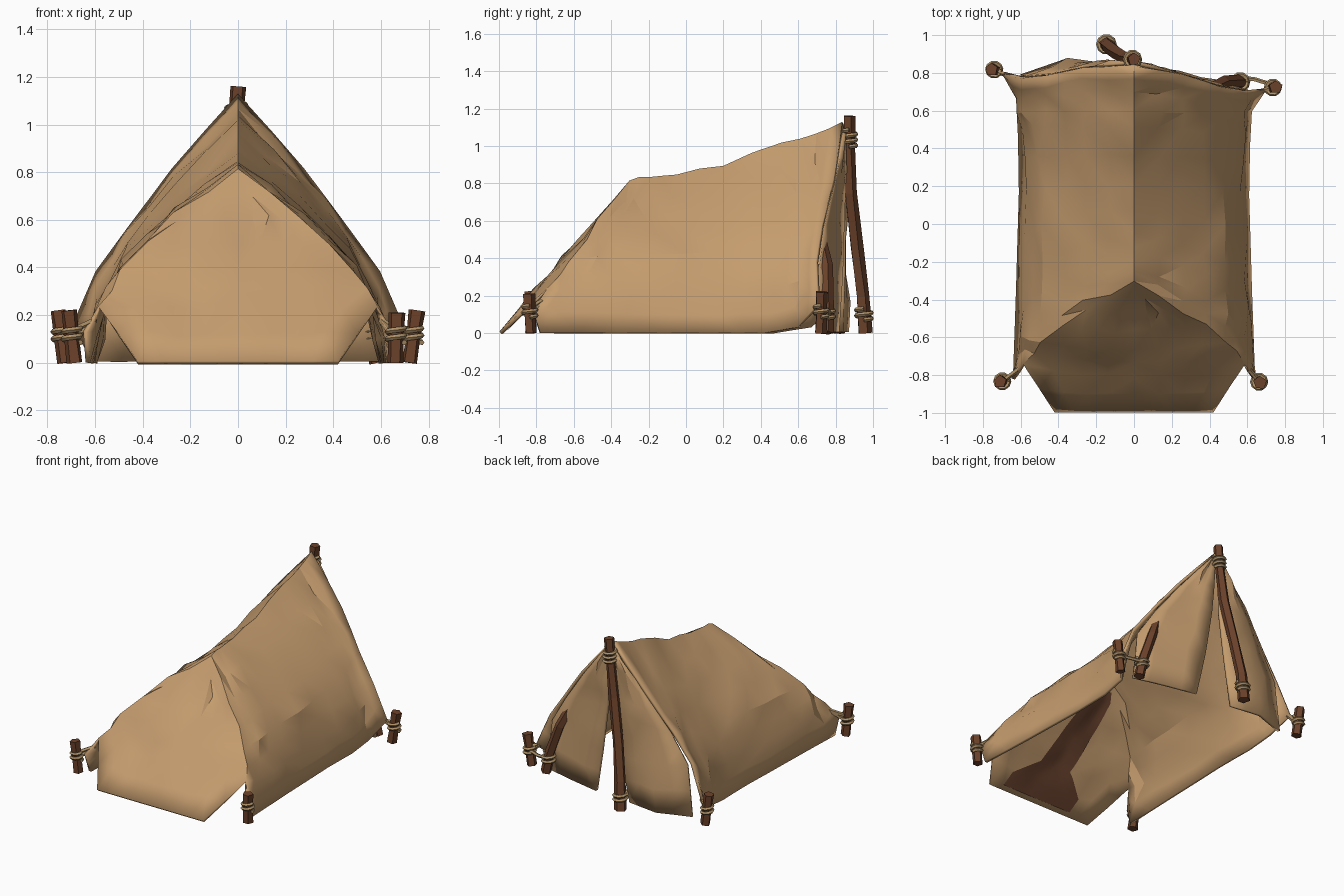
import bpy, bmesh, math, random
from mathutils import Vector
from mathutils.bvhtree import BVHTree

if "Cube" in bpy.data.objects:
    bpy.data.objects.remove(bpy.data.objects["Cube"])

random.seed(7)


def material(name, rgb):
    m = bpy.data.materials.new(name)
    m.diffuse_color = (*rgb, 1)
    m.use_nodes = True
    m.node_tree.nodes["Principled BSDF"].inputs["Base Color"].default_value = m.diffuse_color
    return m


CANVAS = material("tan_canvas", (0.56, 0.335, 0.157))
WOOD = material("brown_wood", (0.15, 0.055, 0.024))
ROPE = material("pale_rope", (0.44, 0.29, 0.14))
PATCH = material("dark_brown_cloth", (0.13, 0.05, 0.025))


def finish(bm, name, mat, smooth=None):
    me = bpy.data.meshes.new(name)
    bm.to_mesh(me)
    bm.free()
    ob = bpy.data.objects.new(name, me)
    bpy.context.collection.objects.link(ob)
    me.materials.append(mat)
    if smooth:
        bpy.ops.object.select_all(action='DESELECT')
        ob.select_set(True)
        bpy.context.view_layer.objects.active = ob
        bpy.ops.object.shade_smooth_by_angle(angle=math.radians(smooth))
    return ob


def grid(bm, rows):
    vs = [[bm.verts.new(p) for p in r] for r in rows]
    for a, b in zip(vs, vs[1:]):
        for i in range(len(a) - 1):
            bm.faces.new((a[i], a[i + 1], b[i + 1], b[i]))


def tube(name, path, radii, mat, sides=5, wobble=0.0, smooth=None):
    bm = bmesh.new()
    pts = [Vector(p) for p in path]
    rings = []
    for i, p in enumerate(pts):
        t = (pts[min(i + 1, len(pts) - 1)] - pts[max(i - 1, 0)]).normalized()
        ref = Vector((1, 0, 0)) if abs(t.z) > 0.7 else Vector((0, 0, 1))
        u = t.cross(ref).normalized()
        w = t.cross(u)
        r = radii[i] if isinstance(radii, (list, tuple)) else radii
        rings.append([bm.verts.new(p + (u * math.cos(a) + w * math.sin(a))
                                   * r * (1 + random.uniform(-wobble, wobble)))
                      for a in (2 * math.pi * k / sides for k in range(sides))])
    for a, b in zip(rings, rings[1:]):
        for k in range(sides):
            bm.faces.new((a[k], a[(k + 1) % sides], b[(k + 1) % sides], b[k]))
    bm.faces.new(rings[0])
    bm.faces.new(rings[-1])
    bmesh.ops.recalc_face_normals(bm, faces=bm.faces)
    return finish(bm, name, mat, smooth)


def wrap(name, centre, radius=0.036, turns=2, pitch=0.03):
    # rope wound round a stake or pole
    c, n = Vector(centre), int(turns * 10)
    path = [c + Vector((radius * math.cos(i * 0.628), radius * math.sin(i * 0.628),
                        pitch * (i / 10 - turns / 2))) for i in range(n + 1)]
    tube(name, path, 0.012, ROPE, 5, smooth=60)


def side(p, s):
    # mirror to the left half; its back corner sits a little further out
    x, y, z = p
    if s < 0:
        y += 0.12 * max(0, y) * abs(x) / 0.66
    return Vector((s * x, y, z))


def cloth(bm, name, crumple=0.013):
    bmesh.ops.remove_doubles(bm, verts=bm.verts, dist=0.001)
    bmesh.ops.recalc_face_normals(bm, faces=bm.faces)
    bmesh.ops.subdivide_edges(bm, edges=bm.edges, cuts=1, use_grid_fill=True)
    bm.normal_update()
    for v in bm.verts:
        if not v.is_boundary:
            v.co += v.normal * random.uniform(-crumple, crumple)
            v.co += Vector([random.uniform(-.014, .014) * (abs(v.co.x) > .05) for _ in range(3)]) * .7
        v.co.z = max(v.co.z, 0.0)
    bmesh.ops.triangulate(bm, faces=bm.faces)
    tree = BVHTree.FromBMesh(bm)
    ob = finish(bm, name, CANVAS, 22)
    mod = ob.modifiers.new("thickness", 'SOLIDIFY')
    mod.thickness, mod.offset = 0.02, 0
    return tree


# Wall stations from front to back, each from ridge to ground
WALL = [
    [(0, -.30, .81), (.26, -.46, .60), (.49, -.62, .39), (.58, -.74, .23), (.64, -.82, .13)],
    [(0, -.20, .825), (.26, -.34, .62), (.49, -.48, .40), (.59, -.60, .20), (.63, -.78, 0)],
    [(0, -.05, .845), (.25, -.10, .63), (.47, -.20, .41), (.58, -.30, .20), (.615, -.35, 0)],
    [(0, .20, .89), (.25, .20, .66), (.46, .18, .43), (.56, .16, .20), (.60, .15, 0)],
    [(0, .52, 1.0), (.25, .50, .73), (.46, .48, .47), (.57, .47, .22), (.605, .42, 0)],
    [(0, .70, 1.06), (.26, .67, .77), (.46, .63, .52), (.59, .60, .27), (.615, .60, .03)],
    [(0, .84, 1.12), (.27, .79, .81), (.45, .73, .57), (.59, .70, .38), (.69, .71, .15)],
]
bm = bmesh.new()
for s in (1, -1):
    grid(bm, [[side(p, s) for p in row] for row in WALL])

# Sloping front panel spans the front edges of both walls
edge = WALL[0][:4] + [(.42, -.99, 0)]
ts = [-1, -.5, 0, .5, 1]
rows = [[Vector((x * t, y - b * (1 - t * t), z)) for t in ts]
        for (x, y, z), b in zip(edge, (0, 0, .04, .07, 0))]
top_row = [bm.verts.new(p) for p in rows[1]]
apex = bm.verts.new(rows[0][0])
for a, b in zip(top_row, top_row[1:]):
    bm.faces.new((apex, a, b))
grid(bm, rows[1:])
tree = cloth(bm, "tent_canvas")

# Two door flaps at the tall back end, hung from the edges of the walls
OUTER = [(.04, .845, 1.07), (.26, .785, .80), (.435, .73, .56), (.56, .705, .36), (.60, .705, .005)]
INNER = [(.005, .85, 1.07), (.02, .85, .86), (.03, .84, .66), (.08, .83, .32), (.14, .81, .005)]
for s, label, bulge in ((1, "right", .005), (-1, "left", .05)):
    bm = bmesh.new()
    rows = []
    for k, (o, i) in enumerate(zip(OUTER, INNER)):
        o, i = Vector(o), Vector(i)
        mid = o.lerp(i, .5) + Vector((0, bulge * k / 4, 0))
        rows.append([side(p, s) for p in (o, mid, i)])
    grid(bm, rows)
    cloth(bm, label + "_door_flap", 0.01)

# Dark cloth lining behind the front panel: (height, left x, right x)
LINING = [(.015, -.24, .33), (.09, -.26, .31), (.20, -.105, .14), (.30, -.13, .11),
          (.40, -.15, .08), (.60, -.17, .01), (.67, -.13, -.03)]
bm = bmesh.new()
rows = []
for a, b in zip(LINING, LINING[1:]):
    for k in range(4):
        z, x0, x1 = (p + (q - p) * k / 4 for p, q in zip(a, b))
        row = []
        for j in range(9):
            x = x0 + (x1 - x0) * j / 8
            hit = tree.ray_cast(Vector((x, -.2, z)), Vector((0, -1, 0)))[0]
            row.append(Vector((x, (hit.y if hit else -1 + .86 * z) + .022, z)))
        rows.append(row)
grid(bm, rows)
finish(bm, "front_lining", PATCH, 35)

# Back pole, and the second pole whose upper part runs inside the canvas
tube("back_pole", [(-.15, .957, 0), (-.14, .945, .2), (-.10, .912, .45), (-.045, .88, .75),
                   (-.012, .872, 1.0), (0, .872, 1.16)],
     [.043, .038, .038, .036, .034, .036], WOOD, 5, .1)
tube("inner_pole", [(.585, .752, 0), (.55, .752, .15), (.475, .75, .36), (.40, .715, .52),
                    (.27, .73, .70), (.04, .81, 1.0)], [.038, .036, .034, .03, .028, .024], WOOD, 5, .08)
wrap("pole_top_rope", (-.008, .872, 1.04), .039, 3)
wrap("pole_foot_rope", (-.146, .951, .10), .043)
wrap("inner_pole_rope", (.562, .752, .11), .041)

# Corner stakes with ropes tied to the canvas corners
STAKES = [("back_right", (.72, .72), (.75, .725), .22, (.67, .70, .15)),
          ("back_left", (-.725, .815), (-.755, .82), .22, (-.67, .785, .15)),
          ("front_right", (.66, -.83), (.665, -.84), .21, (.60, -.76, .18)),
          ("front_left", (-.685, -.83), (-.71, -.835), .22, (-.60, -.76, .18))]
for name, b, t, h, corner in STAKES:
    mid = [(p + q) / 2 for p, q in zip(b, t)]
    tube(name + "_stake", [(*b, 0), (*mid, h / 2), (*t, h)], [.034, .032, .036], WOOD, 5, .1)
    wrap(name + "_stake_rope", (*mid, .115))
    for dz in (-.02, .02):
        tube(name + "_tie_rope", [(*mid, .115 + dz), corner], .013, ROPE, 5, smooth=60)
tube("pole_link_rope", [(.735, .735, .11), (.64, .765, .105), (.56, .775, .11)], .012, ROPE, 5, smooth=60)
